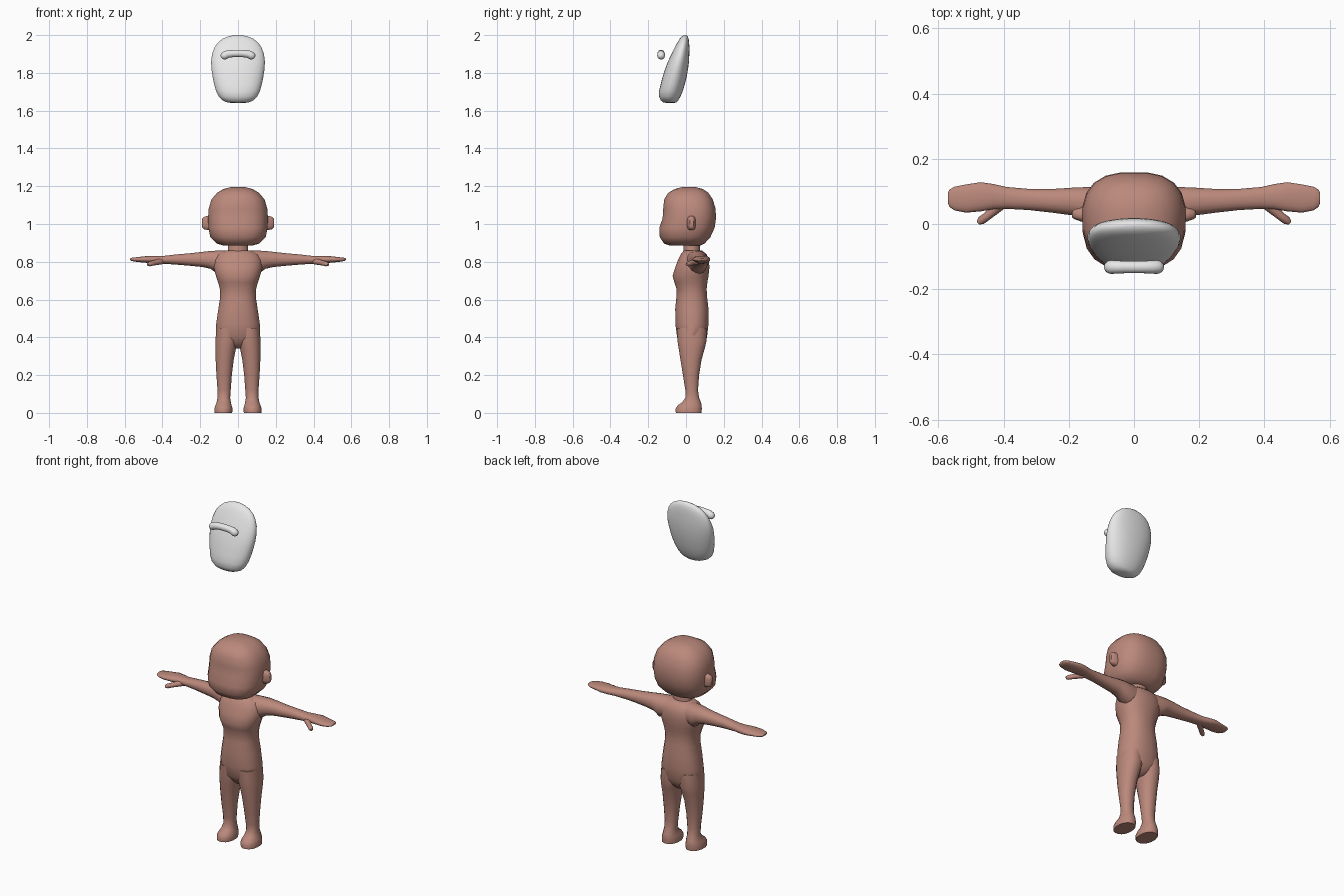
import bpy, bmesh, math
from mathutils import Vector


def material(name, rgb):
    m = bpy.data.materials.new(name)
    m.diffuse_color = (*rgb, 1)
    return m


SKIN = material("skin", (0.5, 0.25, 0.2))
WHITE = material("off_white", (0.8, 0.8, 0.8))


def finish(name, bm, mat, mirror=False, angle=50):
    bmesh.ops.recalc_face_normals(bm, faces=bm.faces)
    me = bpy.data.meshes.new(name)
    bm.to_mesh(me)
    bm.free()
    ob = bpy.data.objects.new(name, me)
    bpy.context.collection.objects.link(ob)
    me.materials.append(mat)
    if mirror:
        ob.modifiers.new("Mirror", 'MIRROR')
    bpy.ops.object.select_all(action='DESELECT')
    ob.select_set(True)
    bpy.context.view_layer.objects.active = ob
    bpy.ops.object.shade_smooth_by_angle(angle=math.radians(angle))
    return ob


def skin_rings(rings):
    """Bridge equal-length loops of points and cap both ends."""
    bm = bmesh.new()
    loops = [[bm.verts.new(p) for p in r] for r in rings]
    n = len(loops[0])
    for a, b in zip(loops, loops[1:]):
        for i in range(n):
            j = (i + 1) % n
            bm.faces.new((a[i], a[j], b[j], b[i]))
    bm.faces.new(loops[0][::-1])
    bm.faces.new(loops[-1])
    return bm


def loft(name, axis, rows, mat, mirror=False, power=2.0, n=16, angle=50):
    """Rows are (position, u min, u max, v min, v max) along axis z (u=x, v=y) or x (u=y, v=z)."""
    rings = []
    for p, u0, u1, v0, v1 in rows:
        ring = []
        for i in range(n):
            t = 2 * math.pi * (i + 0.5) / n
            c, s = math.cos(t), math.sin(t)
            u = (u0 + u1) / 2 + (u1 - u0) / 2 * math.copysign(abs(c) ** (2 / power), c)
            v = (v0 + v1) / 2 + (v1 - v0) / 2 * math.copysign(abs(s) ** (2 / power), s)
            ring.append((u, v, p) if axis == 'z' else (p, u, v))
        rings.append(ring)
    return finish(name, skin_rings(rings), mat, mirror, angle)


def tube(name, path, mat, mirror=False, n=12):
    """Tube through (x, y, z, radius) points, with the section turned across the path."""
    pts = [Vector(p[:3]) for p in path]
    rings = []
    for k, p in enumerate(path):
        d = (pts[min(k + 1, len(pts) - 1)] - pts[max(k - 1, 0)]).normalized()
        a = d.cross(Vector((0, 0, 1))).normalized()
        b = a.cross(d)
        rings.append([pts[k] + p[3] * (a * math.cos(2 * math.pi * i / n) + b * math.sin(2 * math.pi * i / n))
                      for i in range(n)])
    return finish(name, skin_rings(rings), mat, mirror, 60)


# Head: boxy rounded form with a forward jaw
loft("head", 'z', [(z, -w, w, f, b) for z, w, f, b in [
    (0.885, 0.075, -0.085, 0.075), (0.897, 0.115, -0.118, 0.10), (0.93, 0.148, -0.14, 0.13),
    (0.98, 0.158, -0.143, 0.153), (1.03, 0.16, -0.125, 0.16), (1.08, 0.157, -0.122, 0.158),
    (1.13, 0.142, -0.117, 0.143), (1.165, 0.112, -0.095, 0.12), (1.185, 0.078, -0.06, 0.09),
    (1.196, 0.035, -0.02, 0.05)]], SKIN, power=2.6, n=20)

# Ears
loft("ears", 'x', [
    (0.14, 0.0, 0.055, 0.965, 1.045), (0.165, 0.008, 0.05, 0.968, 1.043),
    (0.182, 0.014, 0.046, 0.972, 1.038), (0.19, 0.02, 0.04, 0.982, 1.028)],
    SKIN, mirror=True, power=3, n=12)

# Neck
loft("neck", 'z', [(0.82, -0.065, 0.065, -0.02, 0.08), (0.86, -0.054, 0.054, -0.015, 0.075),
                   (0.91, -0.054, 0.054, -0.015, 0.075)], SKIN)

# Torso with chest, waist and hips
loft("torso", 'z', [(z, -w, w, f, b) for z, w, f, b in [
    (0.34, 0.02, 0.0, 0.07), (0.365, 0.075, -0.025, 0.095), (0.40, 0.119, -0.048, 0.112),
    (0.47, 0.117, -0.057, 0.12), (0.55, 0.105, -0.058, 0.12), (0.61, 0.096, -0.052, 0.113),
    (0.655, 0.097, -0.05, 0.11), (0.69, 0.106, -0.062, 0.114), (0.725, 0.118, -0.072, 0.12),
    (0.77, 0.13, -0.058, 0.125), (0.81, 0.127, -0.043, 0.122), (0.84, 0.11, -0.028, 0.11),
    (0.86, 0.07, -0.012, 0.085)]], SKIN, power=2.3, n=20)

# Legs and feet
loft("legs", 'z', [
    (0.0, 0.03, 0.126, -0.055, 0.083), (0.022, 0.028, 0.126, -0.057, 0.085),
    (0.04, 0.033, 0.12, -0.045, 0.084), (0.055, 0.037, 0.114, -0.022, 0.08),
    (0.08, 0.041, 0.109, -0.004, 0.07), (0.12, 0.038, 0.109, -0.004, 0.064),
    (0.20, 0.032, 0.115, -0.017, 0.07), (0.28, 0.022, 0.119, -0.03, 0.083),
    (0.34, 0.010, 0.121, -0.04, 0.10), (0.38, 0.0, 0.121, -0.046, 0.11),
    (0.45, 0.0, 0.115, -0.05, 0.11)], SKIN, mirror=True, power=2.2)

# Arms flowing into flat mitten hands
loft("arms", 'x', [
    (0.06, -0.01, 0.11, 0.74, 0.86), (0.11, 0.003, 0.115, 0.735, 0.86),
    (0.145, 0.015, 0.114, 0.762, 0.858), (0.19, 0.026, 0.112, 0.772, 0.853),
    (0.25, 0.034, 0.108, 0.778, 0.846), (0.32, 0.042, 0.108, 0.784, 0.84),
    (0.39, 0.046, 0.114, 0.789, 0.832), (0.43, 0.045, 0.123, 0.790, 0.832),
    (0.47, 0.038, 0.129, 0.793, 0.832), (0.515, 0.034, 0.122, 0.797, 0.827),
    (0.55, 0.041, 0.115, 0.801, 0.823), (0.566, 0.052, 0.106, 0.805, 0.821),
    (0.571, 0.065, 0.095, 0.809, 0.818)], SKIN, mirror=True, power=2.2)

# Thumbs
tube("thumbs", [(0.39, 0.075, 0.807, 0.018), (0.42, 0.05, 0.80, 0.016), (0.45, 0.024, 0.793, 0.013),
                (0.468, 0.011, 0.788, 0.013), (0.478, 0.004, 0.785, 0.007)], SKIN, mirror=True)

# Floating mask above the head: a smooth leaning pebble
loft("mask", 'z', [(z, -w, w, f, b) for z, w, f, b in [
    (1.64, 0.030, -0.10, -0.065), (1.644, 0.058, -0.12, -0.05), (1.655, 0.083, -0.134, -0.04),
    (1.675, 0.103, -0.143, -0.029), (1.705, 0.117, -0.143, -0.016), (1.74, 0.127, -0.134, -0.006),
    (1.78, 0.135, -0.124, 0.004), (1.82, 0.141, -0.111, 0.011), (1.86, 0.143, -0.096, 0.016),
    (1.90, 0.138, -0.077, 0.018), (1.935, 0.125, -0.06, 0.018), (1.96, 0.107, -0.046, 0.017),
    (1.98, 0.083, -0.034, 0.014), (1.993, 0.052, -0.022, 0.009), (2.0, 0.02, -0.01, 0.002)]],
    WHITE, power=2.15, n=32, angle=80)

# Curved bar in front of the mask, with rounded ends
half = [(0.0, 1.903, 0.019), (0.03, 1.902, 0.019), (0.055, 1.899, 0.02), (0.068, 1.893, 0.021),
        (0.076, 1.888, 0.02), (0.083, 1.883, 0.015), (0.087, 1.880, 0.007)]
bar = [(-x, -0.132, z, r) for x, z, r in half[:0:-1]] + [(x, -0.132, z, r) for x, z, r in half]
tube("mask_bar", bar, WHITE, n=16)
